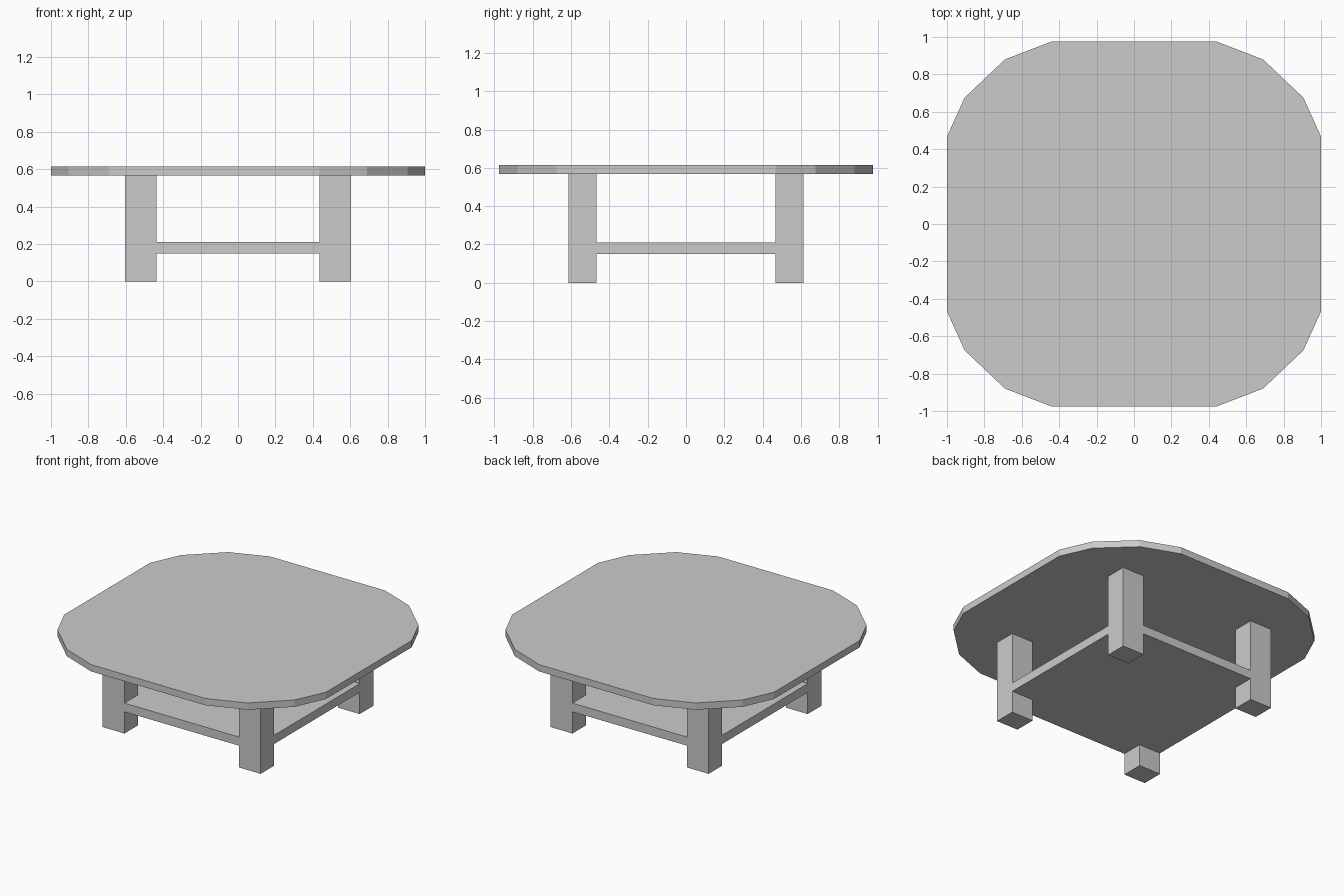
import bpy, bmesh

if "Cube" in bpy.data.objects:
    bpy.data.objects.remove(bpy.data.objects["Cube"])

IN_X, IN_Y = 0.437, 0.466     # inner leg faces
OUT_X, OUT_Y = 0.603, 0.614   # outer leg faces


def four_fold(quarter):
    """Closed outline from the +x +y quarter, listed counter-clockwise."""
    q = quarter
    return (q + [(-x, y) for x, y in reversed(q)]
            + [(-x, -y) for x, y in q] + [(x, -y) for x, y in reversed(q)])


def slab(name, outline, z0, z1):
    """Extrude a flat outline from z0 to z1."""
    bm = bmesh.new()
    face = bm.faces.new([bm.verts.new((x, y, z0)) for x, y in outline])
    new = bmesh.ops.extrude_face_region(bm, geom=[face])["geom"]
    verts = [v for v in new if isinstance(v, bmesh.types.BMVert)]
    bmesh.ops.translate(bm, verts=verts, vec=(0, 0, z1 - z0))
    bmesh.ops.recalc_face_normals(bm, faces=bm.faces)
    mesh = bpy.data.meshes.new(name)
    bm.to_mesh(mesh)
    bm.free()
    obj = bpy.data.objects.new(name, mesh)
    bpy.context.collection.objects.link(obj)
    return obj


# Table top with faceted round corners
slab("table_top", four_fold([(1.0, 0.467), (0.906, 0.675), (0.69, 0.88), (0.437, 0.977)]),
     0.567, 0.614)

# Lower shelf, notched around the legs and flush with their outer faces
slab("lower_shelf", four_fold([(OUT_X, IN_Y), (IN_X, IN_Y), (IN_X, OUT_Y)]), 0.15, 0.21)

# Four legs
for side_y, sy in (("front", -1), ("back", 1)):
    for side_x, sx in (("left", -1), ("right", 1)):
        corners = [(IN_X, IN_Y), (OUT_X, IN_Y), (OUT_X, OUT_Y), (IN_X, OUT_Y)]
        slab(f"{side_y}_{side_x}_leg", [(sx * x, sy * y) for x, y in corners], 0.0, 0.567)
